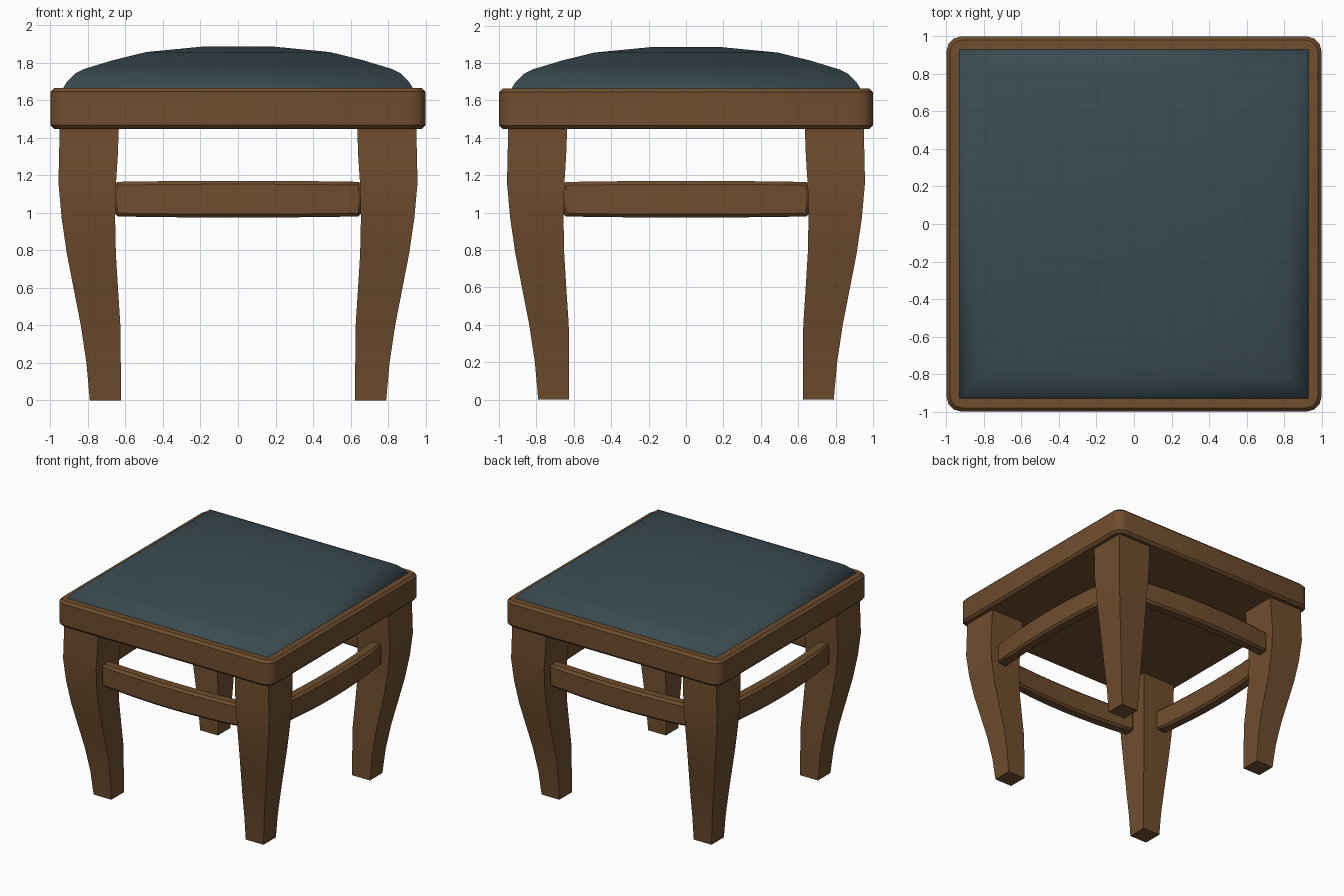
import bpy, bmesh, math

if "Cube" in bpy.data.objects:
    bpy.data.objects.remove(bpy.data.objects["Cube"])


def material(name, rgb):
    m = bpy.data.materials.new(name)
    m.diffuse_color = (*rgb, 1)
    m.use_nodes = True
    m.node_tree.nodes["Principled BSDF"].inputs["Base Color"].default_value = m.diffuse_color
    return m


wood = material("wood", (0.16, 0.074, 0.027))
fabric = material("fabric", (0.042, 0.07, 0.083))


def finish(name, bm, mat, angle=30):
    bmesh.ops.recalc_face_normals(bm, faces=bm.faces)
    mesh = bpy.data.meshes.new(name)
    bm.to_mesh(mesh)
    bm.free()
    mesh.materials.append(mat)
    ob = bpy.data.objects.new(name, mesh)
    bpy.context.collection.objects.link(ob)
    bpy.ops.object.select_all(action='DESELECT')
    ob.select_set(True)
    bpy.context.view_layer.objects.active = ob
    bpy.ops.object.shade_smooth_by_angle(angle=math.radians(angle))
    return ob


def mirror(ob, x, y):
    mod = ob.modifiers.new("mirror", 'MIRROR')
    mod.use_axis = (x, y, False)
    mod.use_mirror_merge = False


def loft(sections):
    """Skin a list of four-point sections into a closed bar."""
    bm = bmesh.new()
    rings = [[bm.verts.new(p) for p in s] for s in sections]
    for a, b in zip(rings, rings[1:]):
        for i in range(4):
            j = (i + 1) % 4
            bm.faces.new((a[i], a[j], b[j], b[i]))
    bm.faces.new(rings[0])
    bm.faces.new(rings[-1])
    bmesh.ops.recalc_face_normals(bm, faces=bm.faces)
    return bm


def square(r, z):
    return [(-r, -r, z), (r, -r, z), (r, r, z), (-r, r, z)]


# Seat frame: slab with rounded corners and softened rims
bm = loft([square(1, 1.447), square(1, 1.665)])
upright = [e for e in bm.edges if abs(e.verts[0].co.z - e.verts[1].co.z) > 0.1]
bmesh.ops.bevel(bm, geom=upright, offset=0.08, segments=3, profile=0.5, affect='EDGES')
rims = [e for e in bm.edges if abs(e.verts[0].co.z - e.verts[1].co.z) < 0.01]
bmesh.ops.bevel(bm, geom=rims, offset=0.02, segments=1, affect='EDGES')
finish("seat_frame", bm, wood, 40)

# Cushion: domed pad made of shrinking squares (half width, height)
dome = [(0.935, 1.655), (0.93, 1.668), (0.91, 1.7), (0.867, 1.743), (0.82, 1.766),
        (0.665, 1.813), (0.49, 1.856), (0.18, 1.886)]
finish("seat_cushion", loft([square(r, z) for r, z in dome]), fabric, 89)

# Legs: square section, (height, inner edge, outer edge)
leg = [(0, 0.625, 0.79), (0.2, 0.625, 0.808), (0.4, 0.627, 0.838),
       (0.6, 0.64, 0.877), (0.78, 0.651, 0.912), (0.97, 0.655, 0.94),
       (1.16, 0.65, 0.957), (1.3, 0.641, 0.954), (1.46, 0.635, 0.95)]
bm = loft([[(i, -o, z), (o, -o, z), (o, -i, z), (i, -i, z)] for z, i, o in leg])
mirror(finish("legs", bm, wood), True, True)


# Stretchers: flat rails bowing slightly outwards between the legs
def stretcher(name, along_y):
    sections = []
    for k in range(9):
        t = -1 + k / 4
        bow = 1 - t * t
        u, out, h = 0.66 * t, 0.88 + 0.04 * bow, 0.092 + 0.006 * bow
        ring = [(out, 1.072 - h), (out, 1.072 + h),
                (out - 0.1, 1.072 + h), (out - 0.1, 1.072 - h)]
        sections.append([(d, u, z) if along_y else (u, -d, z) for d, z in ring])
    bm = loft(sections)
    corners = [e for e in bm.edges if e.calc_face_angle(0) > 1]
    bmesh.ops.bevel(bm, geom=corners, offset=0.018, segments=1, affect='EDGES')
    mirror(finish(name, bm, wood, 40), along_y, not along_y)


stretcher("front_back_stretchers", False)
stretcher("side_stretchers", True)
